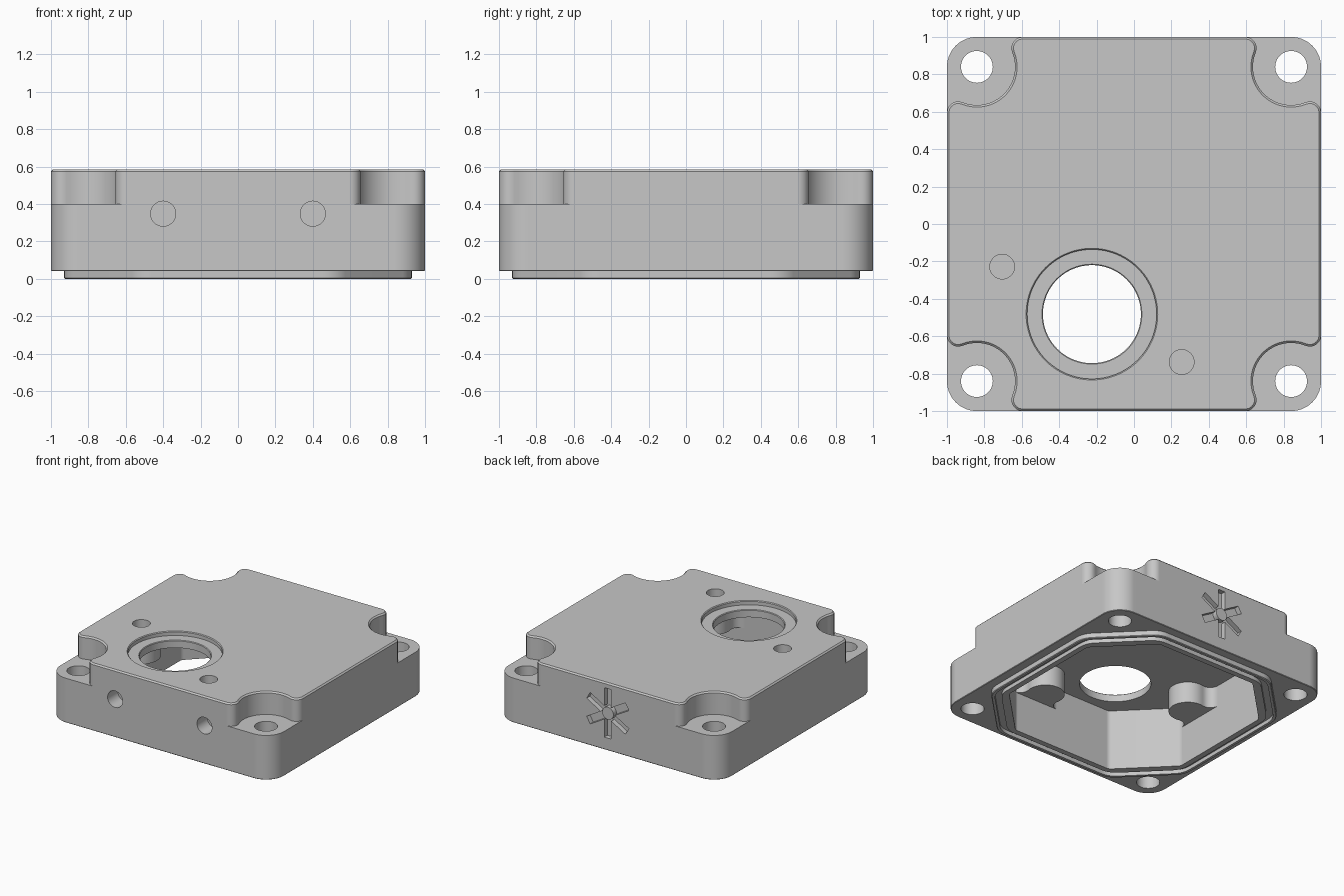
import bpy, bmesh
from math import sin, cos, pi, radians, sqrt, atan2
from mathutils import Matrix, Vector

if "Cube" in bpy.data.objects:
    bpy.data.objects.remove(bpy.data.objects["Cube"], do_unlink=True)

grey = bpy.data.materials.new("cast_grey")
grey.use_nodes = True
COLOUR = (0.57, 0.57, 0.57, 1)
grey.diffuse_color = COLOUR
grey.node_tree.nodes["Principled BSDF"].inputs["Base Color"].default_value = COLOUR


def loft(name, rings, matrix=Matrix(), loop=False):
    """Skin rings of equal length, given as (2D points, height)."""
    bm = bmesh.new()
    levels = [[bm.verts.new((x, y, z)) for x, y in pts] for pts, z in rings]
    n = len(levels[0])
    pairs = list(zip(levels, levels[1:]))
    if loop:
        pairs.append((levels[-1], levels[0]))
    else:
        bm.faces.new(levels[0])
        bm.faces.new(levels[-1])
    for a, b in pairs:
        for i in range(n):
            j = (i + 1) % n
            bm.faces.new((a[i], a[j], b[j], b[i]))
    bmesh.ops.remove_doubles(bm, verts=bm.verts, dist=1e-5)
    bmesh.ops.recalc_face_normals(bm, faces=bm.faces)
    bm.transform(matrix)
    mesh = bpy.data.meshes.new(name)
    bm.to_mesh(mesh)
    bm.free()
    mesh.materials.append(grey)
    obj = bpy.data.objects.new(name, mesh)
    bpy.context.collection.objects.link(obj)
    return obj


def arc(cx, cy, r, a, b, n):
    return [(cx + r * cos(a + (b - a) * i / n), cy + r * sin(a + (b - a) * i / n))
            for i in range(n + 1)]


def circle(r, x=0, y=0, n=64):
    return arc(x, y, r, 0, 2 * pi, n)[:-1]


def combine(target, tool, operation):
    mod = target.modifiers.new(operation.lower(), "BOOLEAN")
    mod.operation, mod.solver, mod.object = operation, "EXACT", tool
    bpy.context.view_layer.objects.active = target
    bpy.ops.object.modifier_apply(modifier=mod.name)
    bpy.data.objects.remove(tool, do_unlink=True)


# Corner outlines: plain rounded base, and scalloped upper block around the screws
C, FIL, SCALLOP, ROUND = 0.84, 0.06, 0.204, 0.16
FX = 1 - FIL
FY = C - sqrt((SCALLOP + FIL) ** 2 - (FX - C) ** 2)
TURN = atan2(C - FY, C - FX)


def four_corners(start, middle):
    corner = start + middle[1:-1] + [(y, x) for x, y in reversed(start)]
    ring = []
    for k in range(4):
        ring += corner
        corner = [(-y, x) for x, y in corner]
    return ring


def base_ring(off):
    start = [(1 - off, FY + (C - FY) * i / 6) for i in range(7)]
    return four_corners(start, arc(C, C, ROUND - off, 0, pi / 2, 24))


def scallop_ring(off):
    start = arc(FX, FY, FIL - off, 0, TURN, 6)
    return four_corners(start, arc(C, C, SCALLOP + off, TURN - pi, -pi / 2 - TURN, 24))


def octagon(half, diagonal, soft=0.07):
    v = diagonal * sqrt(2) - half
    pts = []
    for k in range(4):
        for p in ((half, v), (v, half)):
            x, y = p
            for _ in range(k):
                x, y = -y, x
            pts.append(Vector((x, y)))
    ring = []
    for i, p in enumerate(pts):
        a = p + (pts[i - 1] - p).normalized() * soft
        b = p + (pts[(i + 1) % 8] - p).normalized() * soft
        for s in range(6):
            t = s / 5
            q = a * (1 - t) ** 2 + p * 2 * t * (1 - t) + b * t * t
            ring.append((q.x, q.y))
    return ring


# Main housing with stepped corners and chamfered rims
LIP, TOP, LEDGE, CEILING = 0.041, 0.585, 0.4, 0.49
housing = loft("housing", [(base_ring(0.004), LIP), (base_ring(0), LIP + 0.004),
                           (base_ring(0), LEDGE), (scallop_ring(0), LEDGE),
                           (scallop_ring(0), TOP - 0.011), (scallop_ring(0.011), TOP)])

# Locating lip with a seal groove, then the inner cavity
combine(housing, loft("lip", [(octagon(0.925, 1.024), 0), (octagon(0.93, 1.029), 0.005),
                              (octagon(0.93, 1.029), 0.08)]), "UNION")
outer, inner = octagon(0.905, 1.004), octagon(0.865, 0.955)
combine(housing, loft("groove", [(outer, -0.02), (outer, 0.03), (inner, 0.03),
                                 (inner, -0.02)], loop=True), "DIFFERENCE")
WALL = 0.82
cavity = octagon(WALL, 0.895, 0.02)
combine(housing, loft("cavity", [(cavity, -0.05), (cavity, CEILING)]), "DIFFERENCE")

# Bosses flowing out of the cavity walls
BOSS, FLARE, INSET = 0.14, 0.07, 0.115
flare_u = sqrt((BOSS + FLARE) ** 2 - (FLARE - INSET) ** 2)
tilt = atan2(FLARE - INSET, flare_u)
side = arc(flare_u, FLARE, FLARE, -pi / 2, -pi + tilt, 8)
boss = ([(flare_u, -0.05)] + side + arc(0, INSET, BOSS, tilt, pi - tilt, 24)[1:-1]
        + [(-u, v) for u, v in reversed(side)] + [(-flare_u, -0.05)])
pins = [(-0.705, -0.228), (0.255, -0.738)]
places = [Matrix.Translation((-WALL, pins[0][1], 0)) @ Matrix.Rotation(-pi / 2, 4, "Z"),
          Matrix.Translation((pins[1][0], -WALL, 0))]
for place in places:
    combine(housing, loft("boss", [(boss, 0.32), (boss, 0.52)], place), "UNION")

# Shaft opening with a stepped, chamfered seat
seat = [(0.262, 0.42), (0.262, 0.546), (0.267, 0.551), (0.346, 0.551),
        (0.346, TOP - 0.006), (0.358, TOP + 0.006)]
combine(housing, loft("shaft_opening", [(circle(r, -0.225, -0.482, 96), z) for r, z in seat]),
        "DIFFERENCE")

# Blind pin holes, corner screw holes and front ports
for x, y in pins:
    ring = circle(0.066, x, y, 40)
    combine(housing, loft("pin_hole", [(ring, 0.38), (ring, 0.7)]), "DIFFERENCE")
for sx in (-1, 1):
    for sy in (-1, 1):
        ring = circle(0.085, sx * C, sy * C, 48)
        combine(housing, loft("screw_hole", [(ring, -0.1), (ring, 0.7)]), "DIFFERENCE")
    port = Matrix.Translation((sx * 0.4, 0, 0.348)) @ Matrix.Rotation(pi / 2, 4, "X")
    ring = circle(0.067, n=40)
    combine(housing, loft("port", [(ring, 0.87), (ring, 1.1)], port), "DIFFERENCE")

# Six-armed recess with a centre stud on the back
back = Matrix.Translation((0, 0, 0.34)) @ Matrix.Rotation(-pi / 2, 4, "X")
bar = [(-0.031, -0.2), (0.031, -0.2), (0.031, 0.2), (-0.031, 0.2)]
for angle in (0, 60, 120):
    turn = back @ Matrix.Rotation(radians(angle), 4, "Z")
    combine(housing, loft("recess", [(bar, 0.96), (bar, 1.1)], turn), "DIFFERENCE")
ring = circle(0.05, n=32)
stud = loft("back_stud", [(ring, 0.94), (ring, 0.999)], back)

# Smooth curved walls, crisp edges, flat faces kept even
for obj in (housing, stud):
    bpy.ops.object.select_all(action="DESELECT")
    obj.select_set(True)
    bpy.context.view_layer.objects.active = obj
    bpy.ops.object.shade_smooth_by_angle(angle=radians(30))
    obj.modifiers.new("even_normals", "WEIGHTED_NORMAL").keep_sharp = True
